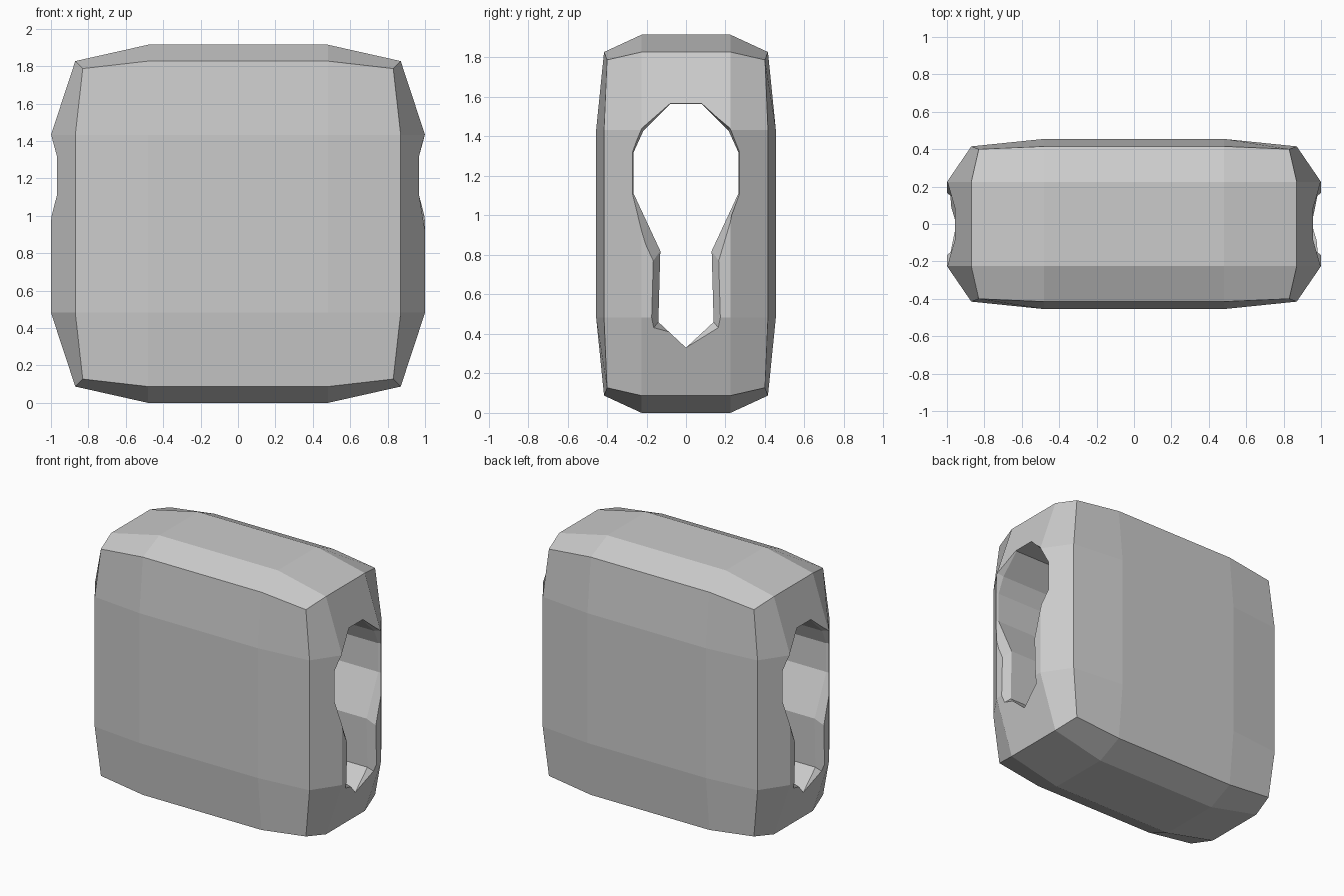
import bpy, bmesh

if "Cube" in bpy.data.objects:
    bpy.data.objects.remove(bpy.data.objects["Cube"])


def make_object(name, bm):
    bmesh.ops.recalc_face_normals(bm, faces=bm.faces)
    mesh = bpy.data.meshes.new(name)
    bm.to_mesh(mesh)
    bm.free()
    ob = bpy.data.objects.new(name, mesh)
    bpy.context.collection.objects.link(ob)
    return ob


# Pillow-shaped block: a 3 x 3 x 3 grid cube, bulged towards its face centres
MID_Z = 0.9575
INNER = (0.48, 0.225, 0.475)
OUTER = {1: (1.0, 0.455, 0.9575),   # face grid points
         2: (0.87, 0.415, 0.87),    # edge grid points
         3: (0.83, 0.40, 0.83)}     # corners
bm = bmesh.new()
bmesh.ops.create_cube(bm, size=2)
bmesh.ops.subdivide_edges(bm, edges=bm.edges[:], cuts=2, use_grid_fill=True)
for v in bm.verts:
    extreme = [abs(c) > 0.9 for c in v.co]
    reach = OUTER[sum(extreme)]
    for i in range(3):
        size = reach[i] if extreme[i] else INNER[i]
        v.co[i] = size if v.co[i] > 0 else -size
    v.co.z += MID_Z
block = make_object("block", bm)

# Keyhole tunnel cutter, running along x, with a chamfered neck at both mouths
tunnel = [(0.14, 0.46), (0.13, 0.82), (0.265, 1.11),
          (0.265, 1.32), (0.215, 1.43), (0.08, 1.565)]
mouth = [(0.19, 0.40), (0.18, 0.75), (0.285, 1.10),
         (0.285, 1.33), (0.225, 1.45), (0.085, 1.58)]


def closed(half):
    return [(0, 0.33)] + half + [(-y, z) for y, z in reversed(half)]


bm = bmesh.new()
rings = []
for x, half in ((-1.02, mouth), (-0.95, tunnel), (0.95, tunnel), (1.02, mouth)):
    rings.append([bm.verts.new((x, y, z)) for y, z in closed(half)])
n = len(rings[0])
for a, b in zip(rings, rings[1:]):
    for i in range(n):
        j = (i + 1) % n
        bm.faces.new((a[i], a[j], b[j], b[i]))
bm.faces.new(rings[0])
bm.faces.new(rings[-1])
cutter = make_object("keyhole_cutter", bm)
cutter.hide_render = True

# Cut the tunnel and keep the result as plain mesh
mod = block.modifiers.new("keyhole", 'BOOLEAN')
mod.operation = 'DIFFERENCE'
mod.solver = 'EXACT'
mod.object = cutter
bpy.context.view_layer.objects.active = block
bpy.ops.object.modifier_apply(modifier=mod.name)
bpy.data.objects.remove(cutter)
